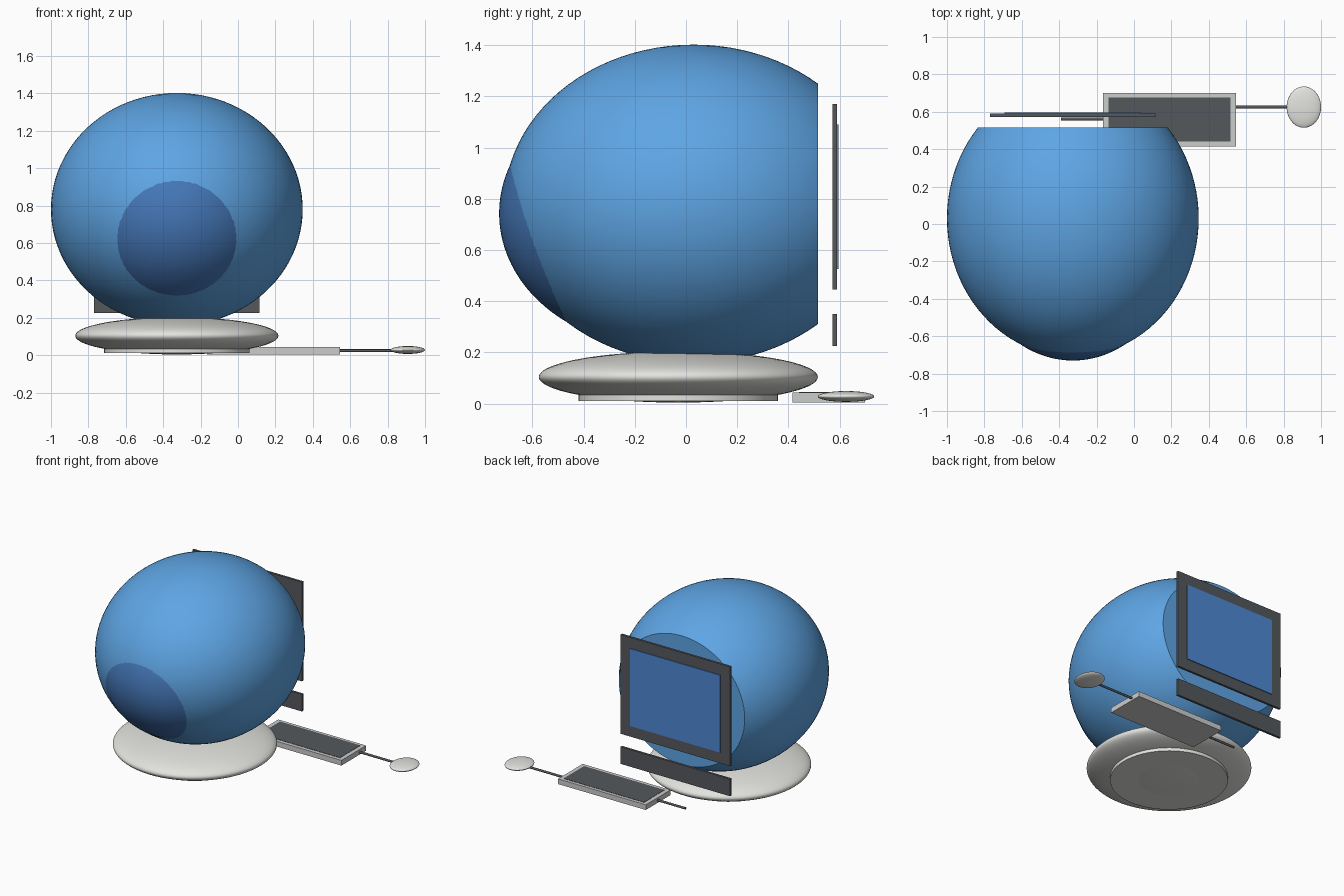
import bpy, bmesh, math
from mathutils import Matrix, Vector

if "Cube" in bpy.data.objects:
    bpy.data.objects.remove(bpy.data.objects["Cube"], do_unlink=True)


def material(name, colour):
    mat = bpy.data.materials.new(name)
    mat.use_nodes = True
    mat.diffuse_color = (*colour, 1)
    mat.node_tree.nodes["Principled BSDF"].inputs["Base Color"].default_value = (*colour, 1)
    return mat


sky_blue = material("sky blue", (0.112, 0.376, 0.776))
deep_blue = material("deep blue", (0.058, 0.181, 0.468))
screen_blue = material("screen blue", (0.076, 0.25, 0.658))
charcoal = material("charcoal", (0.089, 0.098, 0.107))
white = material("off white", (0.76, 0.76, 0.73))
pale_grey = material("pale grey", (0.6, 0.61, 0.6))


def finish(name, bm, mat, smooth=False):
    bmesh.ops.recalc_face_normals(bm, faces=bm.faces[:])
    mesh = bpy.data.meshes.new(name)
    bm.to_mesh(mesh)
    bm.free()
    mesh.materials.append(mat)
    obj = bpy.data.objects.new(name, mesh)
    bpy.context.collection.objects.link(obj)
    if smooth:
        bpy.ops.object.select_all(action="DESELECT")
        obj.select_set(True)
        bpy.context.view_layer.objects.active = obj
        bpy.ops.object.shade_smooth_by_angle(angle=math.radians(30))
    return obj


def ellipsoid(name, centre, radii, mat, cut_y=None):
    bm = bmesh.new()
    bmesh.ops.create_uvsphere(bm, u_segments=96, v_segments=48, radius=1)
    bmesh.ops.transform(bm, verts=bm.verts[:],
                        matrix=Matrix.Translation(centre) @ Matrix.Diagonal((*radii, 1)))
    if cut_y is not None:
        # Slice off the rear and cap the opening with one flat face
        cut = bmesh.ops.bisect_plane(bm, geom=bm.verts[:] + bm.edges[:] + bm.faces[:],
                                     plane_co=(0, cut_y, 0), plane_no=(0, 1, 0), clear_outer=True)
        rim = [e for e in cut["geom_cut"] if isinstance(e, bmesh.types.BMEdge)]
        bmesh.ops.contextual_create(bm, geom=rim)
    return finish(name, bm, mat, True)


def box(name, low, high, mat):
    low, high = Vector(low), Vector(high)
    bm = bmesh.new()
    bmesh.ops.create_cube(bm, size=1)
    bmesh.ops.transform(bm, verts=bm.verts[:],
                        matrix=Matrix.Translation((low + high) / 2) @ Matrix.Diagonal((*(high - low), 1)))
    return finish(name, bm, mat)


def cylinder(name, centre, radius, depth, mat, axis="Z", sides=64):
    bm = bmesh.new()
    bmesh.ops.create_cone(bm, cap_ends=True, segments=sides, radius1=radius, radius2=radius, depth=depth)
    turn = Matrix.Rotation(math.pi / 2, 4, "Y") if axis == "X" else Matrix()
    bmesh.ops.transform(bm, verts=bm.verts[:], matrix=Matrix.Translation(centre) @ turn)
    return finish(name, bm, mat, True)


MID = -0.327  # centre line of the monitor

# Rounded monitor shell, its front bulge and the stand
ellipsoid("monitor_shell", (MID, 0.03, 0.78), (0.673, 0.74, 0.622), sky_blue, cut_y=0.515)
ellipsoid("shell_bulge", (MID, -0.111, 0.743), (0.549, 0.619, 0.518), deep_blue)
ellipsoid("stand", (MID, -0.03, 0.104), (0.543, 0.545, 0.1), white)
cylinder("stand_foot", (MID, -0.03, 0.024), 0.389, 0.026, white)

# Screen assembly
box("screen_frame", (-0.77, 0.573, 0.445), (0.115, 0.59, 1.17), charcoal)
box("screen", (-0.692, 0.588, 0.525), (0.037, 0.596, 1.09), screen_blue)
box("lower_bar", (-0.77, 0.573, 0.225), (0.115, 0.59, 0.35), charcoal)

# Keyboard with its key field
box("keyboard_tray", (-0.165, 0.415, 0.005), (0.545, 0.7, 0.043), pale_grey)
box("key_field", (-0.135, 0.441, 0.04), (0.515, 0.677, 0.045), charcoal)

# Cords and mouse
for name, start, end, y in (("mouse_cord", 0.54, 0.83, 0.625), ("keyboard_cord", -0.39, -0.16, 0.561)):
    cylinder(name, ((start + end) / 2, y, 0.024), 0.008, end - start, charcoal, axis="X", sides=16)
ellipsoid("mouse", (0.908, 0.625, 0.028), (0.092, 0.11, 0.021), white)
